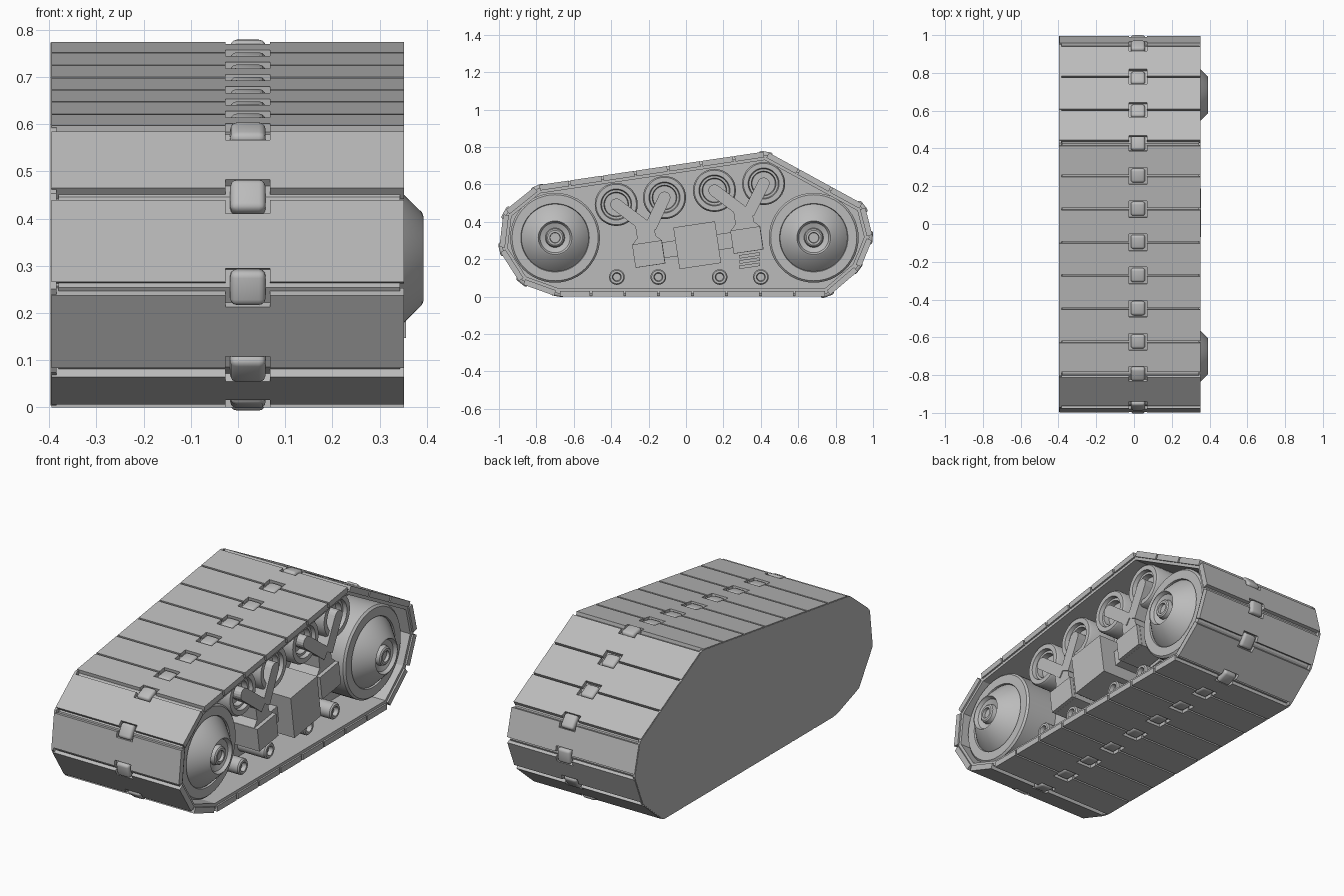
import bpy, bmesh, math
from mathutils import Vector, Matrix

old = bpy.data.objects.get("Cube")
if old:
    bpy.data.objects.remove(old, do_unlink=True)

GREY = (0.5, 0.5, 0.5, 1)
grey = bpy.data.materials.new("track grey")
grey.use_nodes = True
grey.diffuse_color = GREY
grey.node_tree.nodes["Principled BSDF"].inputs["Base Color"].default_value = GREY

TILT = math.radians(8.4)
WALL = 0.13


def finish(bm, name, smooth=False):
    bmesh.ops.recalc_face_normals(bm, faces=bm.faces)
    mesh = bpy.data.meshes.new(name)
    bm.to_mesh(mesh)
    bm.free()
    mesh.materials.append(grey)
    ob = bpy.data.objects.new(name, mesh)
    bpy.context.collection.objects.link(ob)
    if smooth:
        bpy.ops.object.select_all(action='DESELECT')
        ob.select_set(True)
        bpy.context.view_layer.objects.active = ob
        bpy.ops.object.shade_smooth_by_angle(angle=math.radians(35))
    return ob


def prism(bm, points, step):
    """Extrude a flat polygon along a vector."""
    face = bm.faces.new([bm.verts.new(p) for p in points])
    new = bmesh.ops.extrude_face_region(bm, geom=[face])["geom"]
    bmesh.ops.translate(bm, vec=step, verts=[v for v in new if isinstance(v, bmesh.types.BMVert)])


def slab(name, outline, x0, x1):
    """Side outline (y, z) given thickness in x."""
    bm = bmesh.new()
    prism(bm, [(x0, y, z) for y, z in outline], Vector((x1 - x0, 0, 0)))
    return finish(bm, name)


def tilted(points, y, z, angle=TILT):
    c, s = math.cos(angle), math.sin(angle)
    return [(y + a * c - b * s, z + a * s + b * c) for a, b in points]


def rect(w, h):
    return [(-w / 2, -h / 2), (w / 2, -h / 2), (w / 2, h / 2), (-w / 2, h / 2)]


def lathe(name, profile, y, z, sides=40):
    """Revolve (x, radius) points about an axle along x."""
    bm = bmesh.new()
    verts = [bm.verts.new((x, 0, r)) for x, r in profile]
    edges = [bm.edges.new(pair) for pair in zip(verts, verts[1:])]
    bmesh.ops.spin(bm, geom=verts + edges, axis=(1, 0, 0), cent=(0, 0, 0),
                   angle=math.tau, steps=sides)
    bmesh.ops.remove_doubles(bm, verts=bm.verts, dist=0.0005)
    bmesh.ops.translate(bm, vec=(0, y, z), verts=bm.verts)
    return finish(bm, name, True)


# Track outline (y, z), clockwise, with the number of pads on each side
CORNERS = [(-0.80, 0.595), (0.43, 0.777), (0.955, 0.49), (1.0, 0.315), (0.93, 0.145),
           (0.76, 0.0), (-0.69, 0.0), (-0.885, 0.07), (-1.0, 0.25), (-0.975, 0.455)]
PADS = [7, 3, 1, 1, 1, 8, 1, 1, 1, 1]
P = [Vector(c) for c in CORNERS]
N = len(P)


def inset(d):
    out = []
    for i, p in enumerate(P):
        a, b = (p - P[i - 1]).normalized(), (P[(i + 1) % N] - p).normalized()
        na, nb = Vector((a.y, -a.x)), Vector((b.y, -b.x))
        out.append(tuple(p + (na + nb) * d / (1 + na.dot(nb))))
    return out


# Hull behind the running gear, and its flat inner side cover
slab("hull_block", inset(0.03), -0.39, WALL)
slab("side_cover", inset(0.004), -0.397, -0.385)

# Continuous belt below the pads
bm = bmesh.new()
loops = [[bm.verts.new((x, *p)) for p in inset(d)]
         for x, d in ((-0.38, 0.018), (0.343, 0.018), (0.343, 0.045), (-0.38, 0.045))]
for k in range(4):
    for i in range(N):
        j = (i + 1) % N
        m = (k + 1) % 4
        bm.faces.new((loops[k][i], loops[k][j], loops[m][j], loops[m][i]))
finish(bm, "track_belt")

# Notched pads, with a rounded guide tooth at every seam
XL, XR, NL, NR, ND = -0.395, 0.352, -0.026, 0.068, 0.045
pads = bmesh.new()
teeth = bmesh.new()
for i in range(N):
    a, b, n = P[i], P[(i + 1) % N], PADS[i]
    t = (b - a).normalized()
    out = Vector((-t.y, t.x))
    for k in range(n):
        s0, s1 = a.lerp(b, k / n), a.lerp(b, (k + 1) / n)
        g0 = 0.016 if k == 0 else 0.005
        g1 = 0.016 if k == n - 1 else 0.005
        L = (s1 - s0).length
        plan = [(XL, g0), (NL, g0), (NL, ND), (NR, ND), (NR, g0), (XR, g0),
                (XR, L - g1), (NR, L - g1), (NR, L - ND), (NL, L - ND), (NL, L - g1), (XL, L - g1)]
        prism(pads, [(x, *(s0 + t * s)) for x, s in plan], Vector((0, *(-out * 0.03))))
        # tooth direction is averaged at corners
        d = t
        if k == 0:
            d = (t + (a - P[i - 1]).normalized()).normalized()
        up = Vector((-d.y, d.x))
        c = s0 - up * 0.022
        frame = Matrix(((1, 0, 0, 0.021), (0, d.x, up.x, c.x), (0, d.y, up.y, c.y), (0, 0, 0, 1)))
        bmesh.ops.create_cube(teeth, size=1, matrix=frame @ Matrix.Diagonal((0.075, 0.075, 0.04, 1)))
finish(pads, "track_pads")
bmesh.ops.bevel(teeth, geom=teeth.edges[:], offset=0.014, segments=3, profile=0.5, affect='EDGES')
finish(teeth, "guide_teeth", True)

# Large end wheels with a dished cap and hub nut
WHEEL = [(WALL, 0.24), (0.305, 0.24), (0.315, 0.23), (0.315, 0.183), (0.305, 0.18),
         (0.315, 0.172), (0.39, 0.098), (0.393, 0.09), (0.375, 0.08), (0.365, 0.052),
         (0.385, 0.047), (0.39, 0.04), (0.39, 0.028), (0.375, 0.026), (0.375, 0)]
for name, y in (("front_wheel", -0.70), ("rear_wheel", 0.683)):
    lathe(name, WHEEL, y, 0.315, 48)

# Upper return rollers
ROLLER = [(WALL, 0.115), (0.28, 0.115), (0.29, 0.108), (0.29, 0.083), (0.27, 0.078),
          (0.27, 0.066), (0.24, 0.062), (0.24, 0)]
ROLLERS = [(-0.373, 0.493), (-0.115, 0.53), (0.152, 0.568), (0.415, 0.605)]
for i, (y, z) in enumerate(ROLLERS):
    lathe(f"return_roller_{i + 1}", ROLLER, y, z, 36)

# Small lower rollers with a bored end
SMALL = [(WALL, 0.042), (0.285, 0.042), (0.292, 0.036), (0.292, 0.024), (0.27, 0.02), (0.27, 0)]
for i, y in enumerate((-0.37, -0.148, 0.18, 0.4)):
    lathe(f"lower_roller_{i + 1}", SMALL, y, 0.105, 20)

# Swing arms: round-ended bars from each roller to its bracket
BRACKETS = [(-0.2, 0.24), (0.325, 0.315)]
for i, (y, z) in enumerate(ROLLERS):
    by, bz = BRACKETS[i // 2]
    end = Vector((by - 0.01 if i % 2 == 0 else by + 0.01, bz + 0.13))
    d = end - Vector((y, z))
    w = 0.032
    cap = [(w * math.cos(q), w * math.sin(q)) for q in
           (math.pi / 2 + math.pi * k / 8 for k in range(9))]
    bar = cap + [(d.length, -w), (d.length, w)]
    slab(f"swing_arm_{i + 1}", tilted(bar, y, z, math.atan2(d.y, d.x)), 0.235, 0.3)

# Brackets with a tapered neck, joined by a crossbar through the gearbox
HEAD = [(-0.08, -0.075), (0.08, -0.075), (0.08, 0.05), (0.05, 0.08), (0.05, 0.15),
        (-0.05, 0.15), (-0.05, 0.08), (-0.08, 0.05)]
for name, (y, z) in zip(("front_bracket", "rear_bracket"), BRACKETS):
    slab(name + "_neck", tilted(HEAD, y, z), WALL, 0.295)
    slab(name + "_box", tilted(rect(0.16, 0.125), y, z - 0.012), WALL, 0.315)
slab("crossbar", tilted(rect(0.5, 0.085), 0.06, 0.275), WALL, 0.27)
slab("gearbox", tilted(rect(0.225, 0.225), 0.06, 0.275), WALL, 0.356)

# Vent slats on the wall
for k in (-1, 0, 1):
    slab(f"vent_slat_{k + 2}", tilted(rect(0.11, 0.018), 0.34, 0.193 + k * 0.028), WALL, 0.16)
